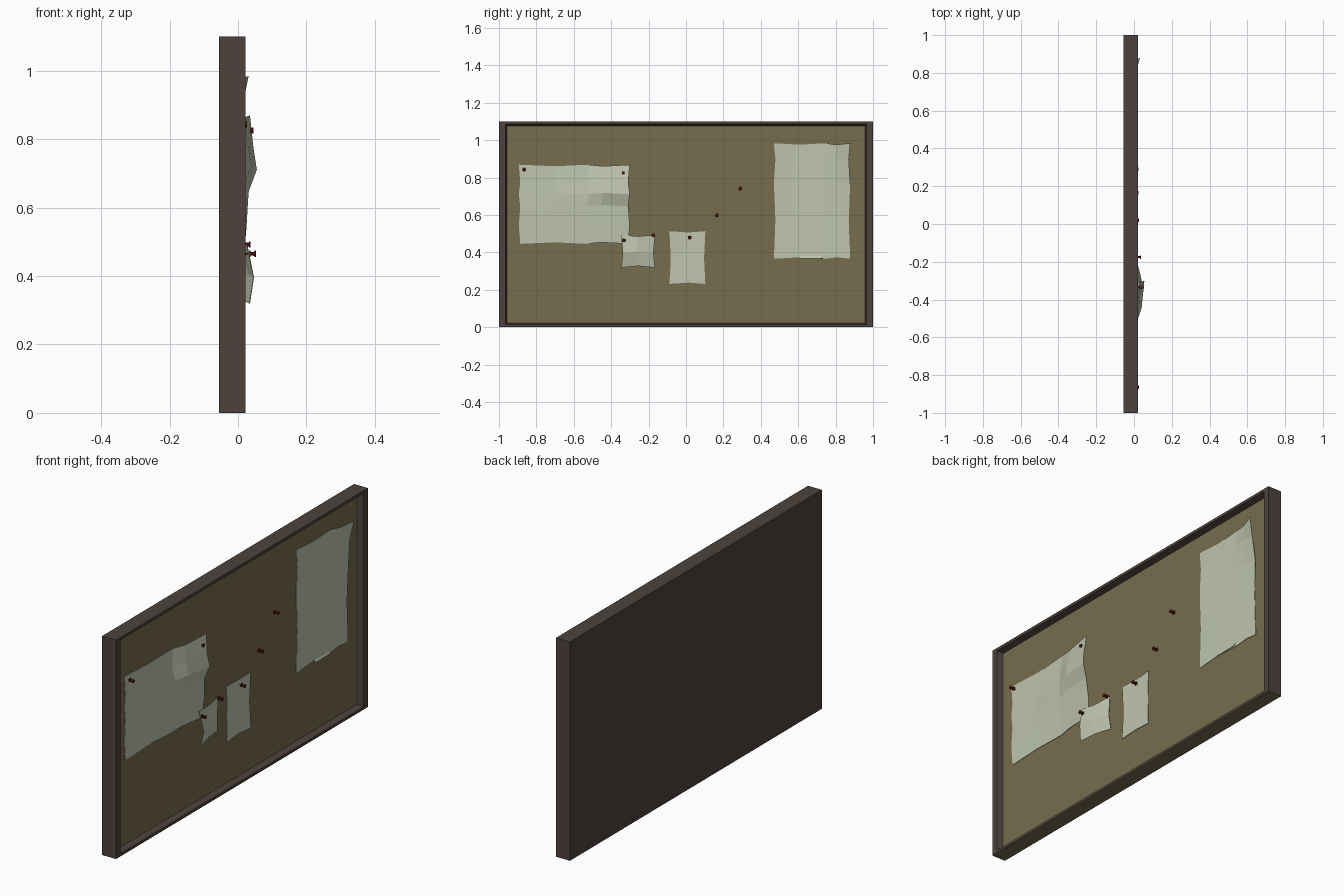
import bpy, bmesh
from mathutils import Matrix, Vector

if "Cube" in bpy.data.objects:
    bpy.data.objects.remove(bpy.data.objects["Cube"])


def material(name, rgb):
    m = bpy.data.materials.new(name)
    m.use_nodes = True
    m.diffuse_color = (*rgb, 1)
    m.node_tree.nodes["Principled BSDF"].inputs["Base Color"].default_value = (*rgb, 1)
    return m


WOOD = material("dark wood", (0.075, 0.055, 0.045))
CORK = material("cork", (0.18, 0.15, 0.075))
PAPER = material("paper", (0.52, 0.56, 0.43))
RED = material("dark red", (0.12, 0.006, 0.006))

BACK, FRONT, SURFACE = -0.055, 0.022, -0.008
HEIGHT = 1.10


def finish(name, bm, *mats):
    mesh = bpy.data.meshes.new(name)
    bm.to_mesh(mesh)
    bm.free()
    for m in mats:
        mesh.materials.append(m)
    obj = bpy.data.objects.new(name, mesh)
    bpy.context.collection.objects.link(obj)
    return obj


# Frame: a box whose front is inset to a rim, then pushed in to the cork
def rim_loop(bm, x, side, edge):
    return [bm.verts.new((x, y, z)) for y, z in (
        (side - 1, edge), (1 - side, edge),
        (1 - side, HEIGHT - edge), (side - 1, HEIGHT - edge))]


bm = bmesh.new()
loops = [rim_loop(bm, BACK, 0, 0), rim_loop(bm, FRONT, 0, 0),
         rim_loop(bm, FRONT, 0.034, 0.014), rim_loop(bm, SURFACE, 0.043, 0.023)]
bm.faces.new(loops[0][::-1])
for a, b in zip(loops, loops[1:]):
    for i in range(4):
        j = (i + 1) % 4
        bm.faces.new((a[i], a[j], b[j], b[i]))
bm.faces.new(loops[-1]).material_index = 1
bm.normal_update()
for f in bm.faces:
    if f.normal.z < -0.9 and f.calc_center_median().z < 0.001:
        f.material_index = 1
finish("framed_board", bm, WOOD, CORK)


# Papers: a coarse creased sheet, rows run from top to bottom,
# lifts are heights above the cork in hundredths
def paper(name, columns, rows, lifts, wobble=0.008):
    bm = bmesh.new()
    grid = []
    for r, z in enumerate(rows):
        line = []
        for c, y in enumerate(columns):
            dy = wobble * ((r % 2) - 0.5) * (1 if c == 0 else -1)
            dz = wobble * ((c % 2) - 0.5) * (-1 if r == 0 else 1)
            x = SURFACE + 0.003 + lifts[r][c] / 100
            line.append(bm.verts.new((x, y + dy, z + dz)))
        grid.append(line)
    for r in range(len(rows) - 1):
        for c in range(len(columns) - 1):
            bm.faces.new((grid[r + 1][c], grid[r + 1][c + 1], grid[r][c + 1], grid[r][c]))
    obj = finish(name, bm, PAPER)
    thick = obj.modifiers.new("Thickness", "SOLIDIFY")
    thick.thickness = 0.002
    return obj


paper("large_note", (-0.89, -0.70, -0.525, -0.45, -0.305),
      (0.865, 0.78, 0.715, 0.65, 0.55, 0.45),
      ((0, 0, 0.5, 2, 4), (0, 0.2, 1, 3.4, 5), (0, 0.4, 2, 4.5, 6),
       (0, 0.4, 1.4, 2.2, 3.6), (0, 0.2, 0.8, 1.6, 3), (0, 0, 0.4, 1, 2.2)))
paper("small_note", (-0.342, -0.26, -0.17), (0.49, 0.40, 0.323),
      ((3.2, 2.2, 1.2), (5.2, 3.8, 1.2), (4, 2.4, 0.6)))
paper("middle_note", (-0.085, 0.01, 0.10), (0.51, 0.37, 0.235),
      ((0.3, 0, 0.4), (0.2, 0.2, 0.2), (0.4, 0.3, 0.5)), 0.007)
paper("tall_note", (0.474, 0.60, 0.74, 0.80, 0.874),
      (0.98, 0.90, 0.77, 0.58, 0.37),
      ((0, 0, 0.3, 1.6, 3.6), (0, 0, 0.3, 0.8, 1.8), (0, 0, 0.2, 0.3, 0.5),
       (0, 0, 0.1, 0.1, 0.2), (0, 0.2, 0.3, 0.2, 0.3)))
paper("paper_tab", (0.605, 0.73), (0.383, 0.368), ((0.4, 0.4), (1.0, 1.0)), 0.002)


# Push pins: stacked cones lying along x
def pin(name, y, z, lift=0.0):
    bm = bmesh.new()
    for start, length, r1, r2 in ((0.0, 0.012, 0.002, 0.002), (0.010, 0.004, 0.010, 0.009),
                                  (0.014, 0.012, 0.005, 0.006), (0.026, 0.005, 0.009, 0.009)):
        place = Matrix.Translation(Vector((SURFACE + lift + start + length / 2, y, z)))
        bmesh.ops.create_cone(bm, cap_ends=True, segments=8, radius1=r1, radius2=r2,
                              depth=length, matrix=place @ Matrix.Rotation(1.5708, 4, "Y"))
    finish(name, bm, RED)


for i, spot in enumerate(((-0.865, 0.843, 0.003), (-0.335, 0.825, 0.022), (-0.332, 0.465, 0.030),
                          (-0.175, 0.492, 0.014), (0.02, 0.48, 0.003),
                          (0.165, 0.598), (0.29, 0.742))):
    pin(f"push_pin_{i + 1}", *spot)
